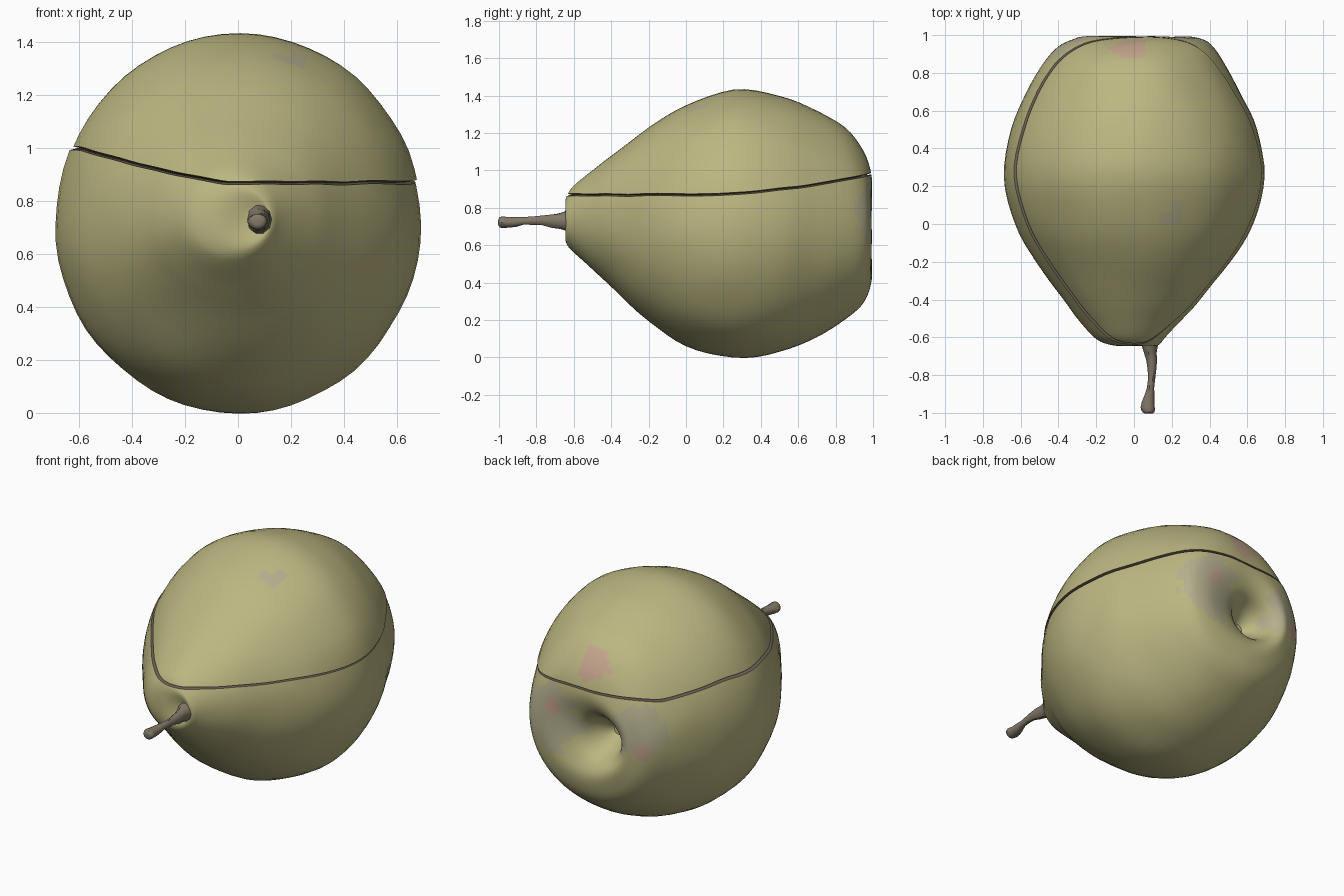
import bpy, bmesh, math
from mathutils import Vector, noise

if "Cube" in bpy.data.objects:
    bpy.data.objects.remove(bpy.data.objects["Cube"])


def material(name, rgb):
    m = bpy.data.materials.new(name)
    m.diffuse_color = (*rgb, 1)
    m.use_nodes = True
    m.node_tree.nodes["Principled BSDF"].inputs["Base Color"].default_value = m.diffuse_color
    return m


SKIN = material("skin", (0.50, 0.47, 0.22))
DARK = material("cut_brown", (0.16, 0.13, 0.09))
GREY = material("grey_bruise", (0.46, 0.43, 0.27))
PINK = material("pink_blush", (0.56, 0.38, 0.27))
STEM = material("stem_brown", (0.22, 0.19, 0.14))


def smooth_rows(rows, sub):
    """Catmull-Rom interpolation through rows of numbers."""
    out = []
    for i in range(len(rows) - 1):
        p = [rows[max(0, min(len(rows) - 1, i + k))] for k in (-1, 0, 1, 2)]
        for s in range(sub):
            t = s / sub
            out.append([0.5 * (2 * b + (c - a) * t + (2 * a - 5 * b + 4 * c - d) * t * t
                               + (3 * b - a - 3 * c + d) * t ** 3)
                        for a, b, c, d in zip(*p)])
    return out + [list(rows[-1])]


def loft(rows, sides):
    """Closed skin over elliptical rings (y, x left, x right, z bottom, z top)."""
    bm = bmesh.new()
    rings = []
    for y, xl, xr, zb, zt in rows:
        ring = []
        for k in range(sides):
            a = 2 * math.pi * k / sides
            ring.append(bm.verts.new(((xl + xr) / 2 + (xr - xl) / 2 * math.cos(a), y,
                                      (zb + zt) / 2 + (zt - zb) / 2 * math.sin(a))))
        rings.append(ring)
    for r0, r1 in zip(rings, rings[1:]):
        for k in range(sides):
            j = (k + 1) % sides
            bm.faces.new((r0[k], r0[j], r1[j], r1[k]))
    bm.faces.new(rings[0])
    bm.faces.new(rings[-1])
    bmesh.ops.recalc_face_normals(bm, faces=bm.faces)
    return bm


def finish(bm, name, mats, angle):
    bmesh.ops.recalc_face_normals(bm, faces=bm.faces)
    me = bpy.data.meshes.new(name)
    bm.to_mesh(me)
    bm.free()
    for m in mats:
        me.materials.append(m)
    ob = bpy.data.objects.new(name, me)
    bpy.context.collection.objects.link(ob)
    bpy.ops.object.select_all(action='DESELECT')
    ob.select_set(True)
    bpy.context.view_layer.objects.active = ob
    bpy.ops.object.shade_smooth_by_angle(angle=math.radians(angle))
    return ob


def seam(x, y):
    """Height of the wavy cut, rising to the left and to the back."""
    left = 0.13 * min(1, max(0, (-x - 0.05) / 0.55)) ** 1.2
    back = 0.11 * max(0, y / 0.98) ** 2
    wobble = 0.006 * noise.noise(Vector((x * 5, y * 5, 0)))
    return 0.87 + max(left, back) + 0.2 * min(left, back) + wobble


# Fruit outline from the stem end, round the belly and into the back hollow
BODY = [
    (-0.63, 0.03, 0.10, 0.70, 0.77), (-0.645, -0.06, 0.12, 0.64, 0.83),
    (-0.635, -0.14, 0.14, 0.60, 0.87), (-0.60, -0.21, 0.17, 0.56, 0.92),
    (-0.50, -0.30, 0.26, 0.47, 1.00), (-0.40, -0.37, 0.35, 0.38, 1.08),
    (-0.20, -0.52, 0.51, 0.19, 1.23), (0.0, -0.63, 0.63, 0.06, 1.35),
    (0.25, -0.69, 0.69, 0.0, 1.43), (0.50, -0.65, 0.65, 0.03, 1.40),
    (0.70, -0.57, 0.56, 0.11, 1.32), (0.85, -0.48, 0.48, 0.20, 1.23),
    (0.94, -0.40, 0.42, 0.28, 1.12), (0.98, -0.32, 0.36, 0.37, 1.02),
    (0.99, -0.27, 0.25, 0.46, 0.92), (0.95, -0.22, 0.09, 0.53, 0.83),
    (0.86, -0.18, 0.0, 0.59, 0.77), (0.79, -0.13, -0.06, 0.65, 0.71)]

# Bruises and blush: centre, radius, material slot
SPOTS = [((-0.02, 0.92, 1.12), 0.10, 3), ((0.22, 0.03, 1.34), 0.07, 2),
         ((0.25, 0.98, 0.75), 0.20, 2), ((-0.33, 0.95, 0.80), 0.16, 2),
         ((-0.37, 0.95, 0.68), 0.05, 3), ((0.22, 0.99, 0.82), 0.05, 3)]


def half(name, top):
    bm = loft(smooth_rows(BODY, 4), 64)
    for v in bm.verts:
        v.co += v.normal * 0.007 * noise.noise(v.co * 4)
    # flatten the wavy seam to a plane, slice there, then bend back at the end
    for v in bm.verts:
        v.co.z -= seam(v.co.x, v.co.y)
    cut = 0.005 if top else -0.007
    bmesh.ops.bisect_plane(bm, geom=bm.verts[:] + bm.edges[:] + bm.faces[:], dist=1e-5,
                           plane_co=(0, 0, cut), plane_no=(0, 0, 1),
                           clear_inner=top, clear_outer=not top)
    skin = set(bm.faces)
    rim = [e for e in bm.edges if e.is_boundary]
    # rolled lip followed by the flat cut face
    centre, last = Vector((0, 0.2)), 1.0
    for scale, w in ((0.985, cut * 0.8), (0.955, 0), (0.6, 0), (0.3, 0), (0.0, 0)):
        geom = bmesh.ops.extrude_edge_only(bm, edges=rim)["geom"]
        rim = [g for g in geom if isinstance(g, bmesh.types.BMEdge)]
        verts = [g for g in geom if isinstance(g, bmesh.types.BMVert)]
        for v in verts:
            p = centre + (v.co.xy - centre) * scale / last
            v.co = (p.x, p.y, w)
        last = scale
    bmesh.ops.pointmerge(bm, verts=verts, merge_co=(centre.x, centre.y, 0))
    for v in bm.verts:
        v.co.z += seam(v.co.x, v.co.y)
        if top:
            v.co.x += 0.008
    for f in bm.faces:
        if f not in skin:
            f.material_index = 1
            continue
        c = f.calc_center_median()
        for pos, radius, slot in SPOTS:
            if (c - Vector(pos)).length < radius * (1 + 0.4 * noise.noise(c * 12)):
                f.material_index = slot
    return finish(bm, name, (SKIN, DARK, GREY, PINK), 40)


half("lower_fruit", False)
half("upper_fruit", True)

# Stem: flared at the fruit, thin in the middle, knobbed at the tip
STALK = [(-0.59, 0.02, 0.14, 0.66, 0.80), (-0.65, 0.04, 0.125, 0.68, 0.78),
         (-0.72, 0.065, 0.12, 0.695, 0.765), (-0.82, 0.075, 0.112, 0.71, 0.755),
         (-0.91, 0.055, 0.11, 0.70, 0.75), (-0.97, 0.035, 0.11, 0.69, 0.752),
         (-0.995, 0.045, 0.105, 0.695, 0.75), (-1.0, 0.06, 0.09, 0.71, 0.735)]
bm = loft(smooth_rows(STALK, 2), 10)
for v in bm.verts:
    v.co += v.normal * 0.006 * noise.noise(v.co * 20)
finish(bm, "stem", (STEM,), 40)
